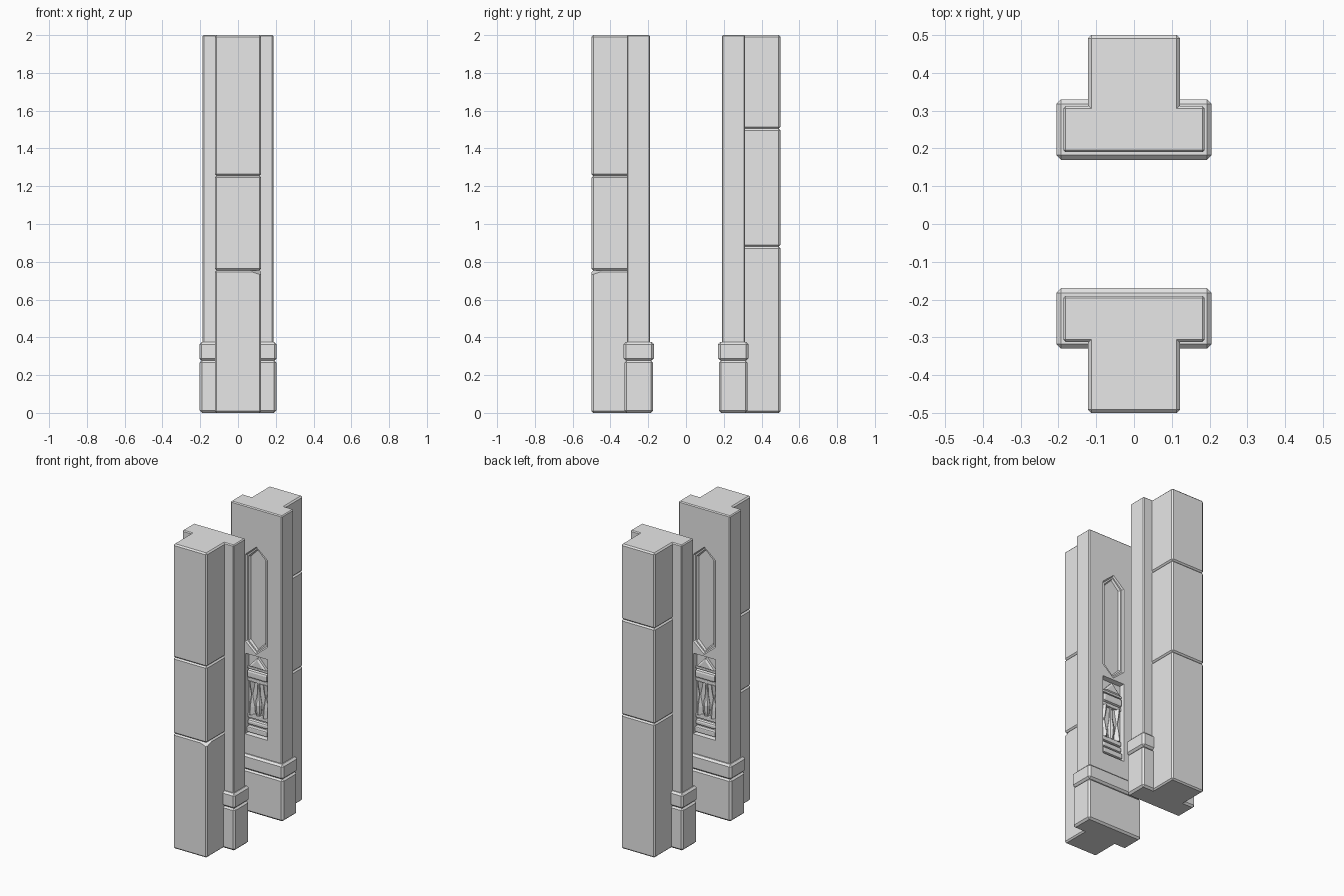
import bpy, bmesh, math
from mathutils import Vector

if "Cube" in bpy.data.objects:
    bpy.data.objects.remove(bpy.data.objects["Cube"], do_unlink=True)

stone = bpy.data.materials.new("grey stone")
stone.use_nodes = True
stone.diffuse_color = (0.8, 0.8, 0.8, 1)
stone.node_tree.nodes["Principled BSDF"].inputs["Base Color"].default_value = (0.8, 0.8, 0.8, 1)

side = 1  # +1 builds the back pillar, -1 its mirrored twin at the front
label = "back"


def finish(name, bm):
    for v in bm.verts:
        v.co.y *= side
    bmesh.ops.recalc_face_normals(bm, faces=bm.faces[:])
    mesh = bpy.data.meshes.new(label + "_" + name)
    bm.to_mesh(mesh)
    bm.free()
    mesh.materials.append(stone)
    ob = bpy.data.objects.new(label + "_" + name, mesh)
    bpy.context.collection.objects.link(ob)
    return ob


def box(name, half, y0, y1, z0, z1, bevel=0.0, segments=1, chip=None):
    bm = bmesh.new()
    bmesh.ops.create_cube(bm, size=1)
    for v in bm.verts:
        v.co = Vector((v.co.x * 2 * half, (y0 + y1) / 2 + v.co.y * (y1 - y0),
                       (z0 + z1) / 2 + v.co.z * (z1 - z0)))
    if bevel:
        bmesh.ops.bevel(bm, geom=bm.edges[:], offset=bevel, segments=segments,
                        profile=0.5, affect='EDGES')
    if chip:  # slice off a small broken corner
        point, normal = chip
        cut = bmesh.ops.bisect_plane(bm, geom=bm.verts[:] + bm.edges[:] + bm.faces[:],
                                     plane_co=point, plane_no=normal, clear_outer=True)
        rim = [e for e in cut["geom_cut"] if isinstance(e, bmesh.types.BMEdge)]
        if rim:
            bmesh.ops.holes_fill(bm, edges=rim)
    return finish(name, bm)


def loft(name, rings):
    bm = bmesh.new()
    loops = [[bm.verts.new(p) for p in ring] for ring in rings]
    n = len(loops[0])
    for a, b in zip(loops, loops[1:]):
        for i in range(n):
            j = (i + 1) % n
            bm.faces.new((a[i], a[j], b[j], b[i]))
    bm.faces.new(loops[0])
    bm.faces.new(loops[-1])
    return finish(name, bm)


def pointed(w, y, inset):
    # tall panel outline with a point at each end
    w, lo, hi = w - inset, 1.11 + inset * 0.5, 1.68 - inset * 0.5
    tip = 0.068 - inset * 0.5
    return [(-w, y, lo), (0, y, lo - tip), (w, y, lo),
            (w, y, hi), (0, y, hi + tip), (-w, y, hi)]


def rect(w, y, z0, z1):
    return [(-w, y, z0), (w, y, z0), (w, y, z1), (-w, y, z1)]


def ring(x, y, z, r, n=8):
    return [(x + r * math.cos(math.tau * i / n), y + r * math.sin(math.tau * i / n), z)
            for i in range(n)]


def carve(target, cutter):
    cutter.hide_render = True
    mod = target.modifiers.new("recess", 'BOOLEAN')
    mod.operation = 'DIFFERENCE'
    mod.solver = 'EXACT'
    mod.object = cutter
    bpy.context.view_layer.objects.active = target
    bpy.ops.object.modifier_apply(modifier=mod.name)
    bpy.data.objects.remove(cutter, do_unlink=True)


def pillar(seams, shaft_chip=None, base_chip=None):
    # stacked shaft blocks with chamfered joints
    levels = [0] + seams + [2]
    for i, (lo, hi) in enumerate(zip(levels, levels[1:])):
        broken = shaft_chip if i == 0 else None
        box(f"shaft_block_{i + 1}", 0.122, 0.25, 0.5, lo, hi, 0.009, chip=broken)

    # wide slab with two recessed panels on the inner face
    slab = box("slab", 0.187, 0.19, 0.312, 0, 2, 0.006)
    carve(slab, loft("upper_cutter", [pointed(0.08, y, d) for y, d in
          ((0.18, 0), (0.19, 0), (0.199, 0.008), (0.199, 0.018), (0.212, 0.026))]))
    carve(slab, loft("lower_cutter", [rect(0.08, 0.18, 0.5, 1.03), rect(0.08, 0.19, 0.5, 1.03),
                                      rect(0.074, 0.22, 0.506, 1.024)]))

    # plinth and its band
    box("plinth", 0.203, 0.174, 0.326, 0, 0.278, 0.012, chip=base_chip)
    box("plinth_band", 0.205, 0.17, 0.33, 0.277, 0.375, 0.012)

    # carved mouldings inside the lower panel
    for name, y, z0, z1, bevel in (("lower_step", 0.194, 0.515, 0.55, 0.006),
                                   ("lower_roll", 0.2, 0.56, 0.595, 0.012),
                                   ("sill", 0.205, 0.605, 0.635, 0.006),
                                   ("upper_roll", 0.193, 0.87, 0.925, 0.014),
                                   ("upper_fillet", 0.204, 0.845, 0.868, 0.005),
                                   ("top_fillet", 0.2, 0.93, 0.945, 0.004)):
        box(name, 0.074, y, 0.23, z0, z1, bevel, 2)

    # central bud, flanking spikes and small gable
    loft("bud", [ring(0, 0.215, z, r) for z, r in
         ((0.63, 0.014), (0.66, 0.02), (0.705, 0.024), (0.77, 0.012), (0.85, 0.008))])
    for x, hand in ((-0.05, "right"), (0.05, "left")):
        loft(hand + "_spike", [ring(x, 0.218, z, r, 4) for z, r in
             ((0.63, 0.024), (0.68, 0.02), (0.76, 0.003))])
        loft(hand + "_drop", [ring(x, 0.218, z, r, 4) for z, r in
             ((0.75, 0.003), (0.81, 0.016), (0.85, 0.022))])
    gable = [(-0.066, 0.945), (0.066, 0.945), (0, 1.015)]
    loft("gable", [[(x * s, y, 0.965 + (z - 0.965) * s) for x, z in gable]
                   for y, s in ((0.225, 1), (0.204, 1), (0.197, 0.7))])


pillar([0.88, 1.505],
       base_chip=((0.203, 0.19, 0.006), (0.5, -0.5, -1)))
side, label = -1, "front"
pillar([0.755, 1.255],
       shaft_chip=((0.112, 0.49, 0.737), (0.35, 0.35, 1)))
